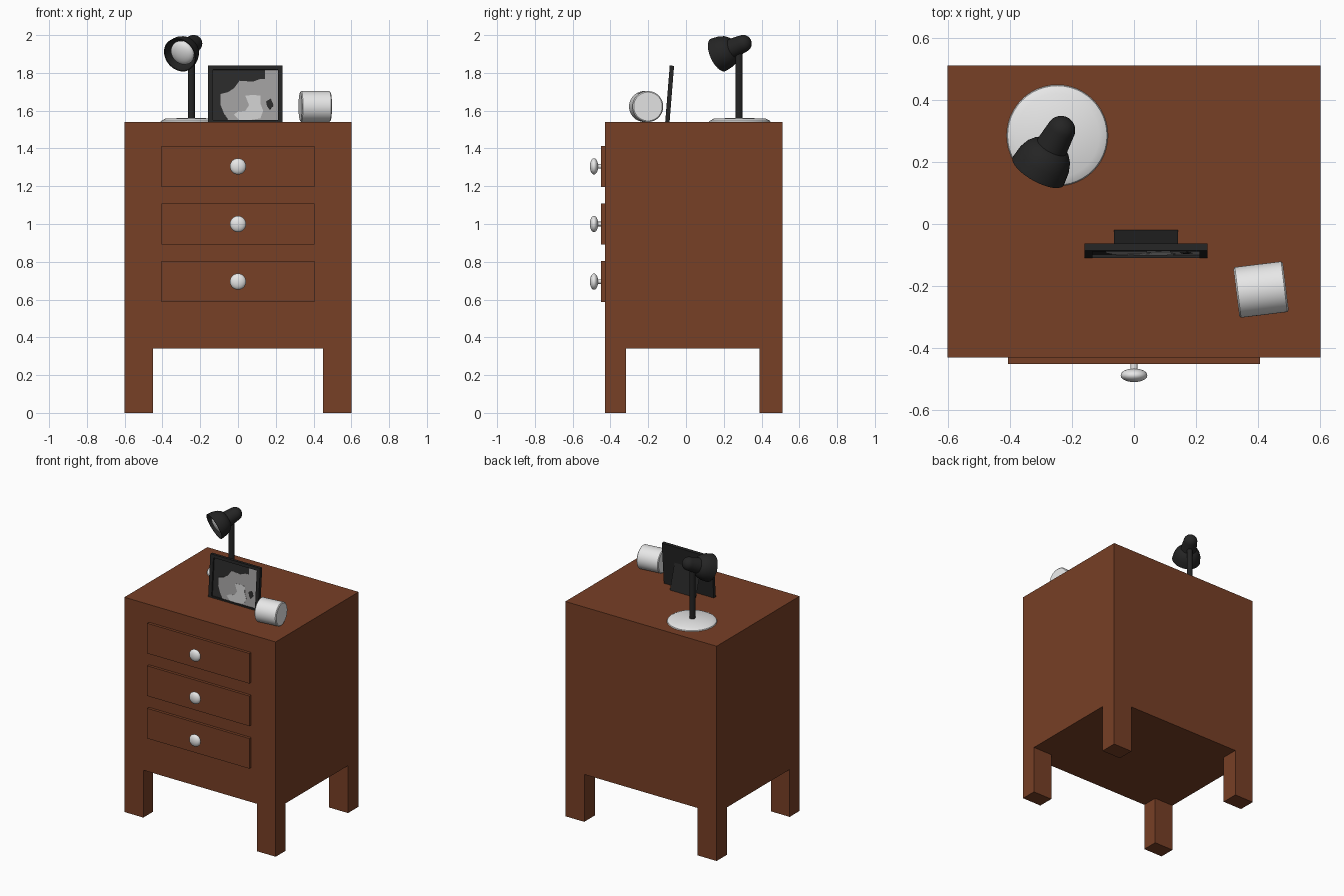
import bpy, bmesh, math
from mathutils import Vector, Matrix

if "Cube" in bpy.data.objects:
    bpy.data.objects.remove(bpy.data.objects["Cube"])


def mat(name, r, g, b):
    m = bpy.data.materials.new(name)
    m.diffuse_color = (r, g, b, 1)
    m.use_nodes = True
    m.node_tree.nodes["Principled BSDF"].inputs["Base Color"].default_value = m.diffuse_color
    return m


WOOD = mat("brown wood", 0.185, 0.05, 0.019)
WHITE = mat("white", 0.8, 0.8, 0.8)
BLACK = mat("black", 0.018, 0.018, 0.018)
DARK = mat("photo dark", 0.024, 0.024, 0.024)
GREY = mat("photo grey", 0.36, 0.35, 0.35)
LIGHT = mat("photo light grey", 0.62, 0.62, 0.62)


def finish(name, bm, material, matrix=Matrix(), smooth=False):
    bmesh.ops.recalc_face_normals(bm, faces=bm.faces)
    me = bpy.data.meshes.new(name)
    bm.to_mesh(me)
    bm.free()
    me.materials.append(material)
    if smooth:
        me.polygons.foreach_set("use_smooth", [True] * len(me.polygons))
        me.set_sharp_from_angle(angle=math.radians(35))
    ob = bpy.data.objects.new(name, me)
    ob.matrix_world = matrix
    bpy.context.collection.objects.link(ob)
    return ob


def box(name, lo, hi, material, matrix=Matrix()):
    bm = bmesh.new()
    bmesh.ops.create_cube(bm, size=1)
    for v in bm.verts:
        v.co = Vector([lo[i] + (v.co[i] + 0.5) * (hi[i] - lo[i]) for i in range(3)])
    return finish(name, bm, material, matrix)


def lathe(name, profile, origin, axis, material, steps=40):
    """Revolve (radius, distance) points about an axis from origin."""
    bm = bmesh.new()
    vs = [bm.verts.new((r, 0, t)) for r, t in profile]
    es = [bm.edges.new(p) for p in zip(vs, vs[1:])]
    bmesh.ops.spin(bm, geom=vs + es, cent=(0, 0, 0), axis=(0, 0, 1),
                   angle=2 * math.pi, steps=steps, use_merge=True)
    bmesh.ops.remove_doubles(bm, verts=bm.verts, dist=1e-5)
    rot = Vector(axis).to_track_quat('Z', 'Y').to_matrix().to_4x4()
    return finish(name, bm, material, Matrix.Translation(origin) @ rot, True)


def arc(radius, depth, a0, a1, n, t=0):
    """Elliptical profile arc; -90 is the start pole and 90 the end pole."""
    out = []
    for i in range(n + 1):
        a = math.radians(a0 + (a1 - a0) * i / n)
        out.append((max(0, radius * math.cos(a)), t + depth * math.sin(a)))
    return out


# Cabinet body and legs
box("cabinet_body", (-0.6, -0.43, 0.34), (0.6, 0.51, 1.54), WOOD)
for side, x in (("left", -0.6), ("right", 0.45)):
    for end, y0, y1 in (("front", -0.43, -0.318), ("back", 0.39, 0.51)):
        box(f"{end}_{side}_leg", (x, y0, 0), (x + 0.15, y1, 0.34), WOOD)

# Drawers with round knobs
for i, z in enumerate((0.695, 1.0, 1.305)):
    box(f"drawer_{i + 1}", (-0.405, -0.45, z - 0.108), (0.405, -0.43, z + 0.108), WOOD)
    lathe(f"knob_{i + 1}", arc(0.043, 0.022, -90, 90, 12), (0, -0.487, z), (0, -1, 0), WHITE, 28)
    lathe(f"knob_stem_{i + 1}", [(0, 0), (0.012, 0), (0.012, 0.04), (0, 0.04)],
          (0, -0.445, z), (0, -1, 0), WHITE, 16)

# Lamp base and pole
lathe("lamp_base", [(0, 0), (0.163, 0), (0.16, 0.006), (0.135, 0.019), (0, 0.021)],
      (-0.247, 0.285, 1.54), (0, 0, 1), WHITE, 48)
lathe("lamp_pole", [(0, 0), (0.019, 0), (0.019, 0.39), (0, 0.39)],
      (-0.247, 0.28, 1.555), (0, 0, 1), BLACK, 24)

# Lamp head: rounded socket, open bell shade and bulb on one tilted axis
head = (-0.235, 0.302, 1.955)
aim = (-0.45, -0.81, -0.37)
lathe("lamp_socket", arc(0.046, 0.046, -90, 0, 8) + [(0.049, 0.03), (0.053, 0.07), (0, 0.075)],
      head, aim, BLACK)
lathe("lamp_shade", [(0, 0.058), (0.045, 0.06), (0.064, 0.072), (0.079, 0.092), (0.089, 0.12),
                     (0.094, 0.162), (0.089, 0.162), (0.084, 0.12), (0.074, 0.096),
                     (0.06, 0.08), (0, 0.072)], head, aim, BLACK)
lathe("lamp_bulb", arc(0.067, 0.03, -90, 90, 12, 0.13), head, aim, WHITE)

# Picture frame, leaning back; local origin at its lower front middle
lean = Matrix.Translation((0.0385, -0.11, 1.54)) @ Matrix.Rotation(-0.08, 4, 'X')
W, H, D = 0.198, 0.3, 0.023
box("frame_back", (-W, 0.014, 0), (W, D, H), BLACK, lean)
box("frame_left", (-W, 0, 0), (-W + 0.026, 0.014, H), BLACK, lean)
box("frame_right", (W - 0.026, 0, 0), (W, 0.014, H), BLACK, lean)
box("frame_top", (-W + 0.026, 0, H - 0.022), (W - 0.026, 0.014, H), BLACK, lean)
box("frame_bottom", (-W + 0.026, 0, 0), (W - 0.026, 0.014, 0.01), BLACK, lean)
box("photo", (-W + 0.026, 0.011, 0.01), (W - 0.026, 0.014, H - 0.022), DARK, lean)


def patch(name, pts, y, material):
    """Thin photo shape from (x, z) points in hundredths."""
    bm = bmesh.new()
    f = bm.faces.new([bm.verts.new((x / 100, y, z / 100)) for x, z in pts])
    new = bmesh.ops.extrude_face_region(bm, geom=[f])["geom"]
    bmesh.ops.translate(bm, vec=(0, 0.002, 0),
                        verts=[v for v in new if isinstance(v, bmesh.types.BMVert)])
    finish(name, bm, material, lean)


patch("photo_grey_area", [(-13, 15), (-9, 16), (-6, 18), (-3, 22), (4, 21.5), (8, 23), (10.5, 23),
                          (10.5, 27.7), (17.2, 27.7), (17.2, 1), (-9, 1), (-11, 4), (-13, 9)],
      0.0095, GREY)
patch("photo_light_area", [(0, 14), (4, 14.5), (8, 14), (8, 10), (9.5, 6), (8, 2), (2, 1), (-3, 1),
                           (-6, 4), (-4, 5.5), (0, 6), (2, 9)], 0.008, LIGHT)
patch("photo_dark_spot", [(11, 11), (13.5, 12.5), (15, 9), (13, 6.5), (11.5, 8.5)], 0.008, DARK)

# Thin prop behind the frame
prop = bmesh.new()
prop.faces.new([prop.verts.new(c) for c in ((-0.065, -0.02, 1.542), (0.142, -0.02, 1.542),
                                            (0.142, -0.073, 1.72), (-0.065, -0.073, 1.72))])
finish("frame_prop", prop, BLACK)

# Round drum lying on its side
yaw = math.radians(7)
d = Vector((math.cos(yaw), math.sin(yaw), 0))
lathe("drum", [(0, 0), (0.076, 0), (0.082, 0.005), (0.082, 0.155), (0.076, 0.16), (0, 0.16)],
      Vector((0.409, -0.211, 1.622)) - d * 0.08, d, WHITE, 48)
